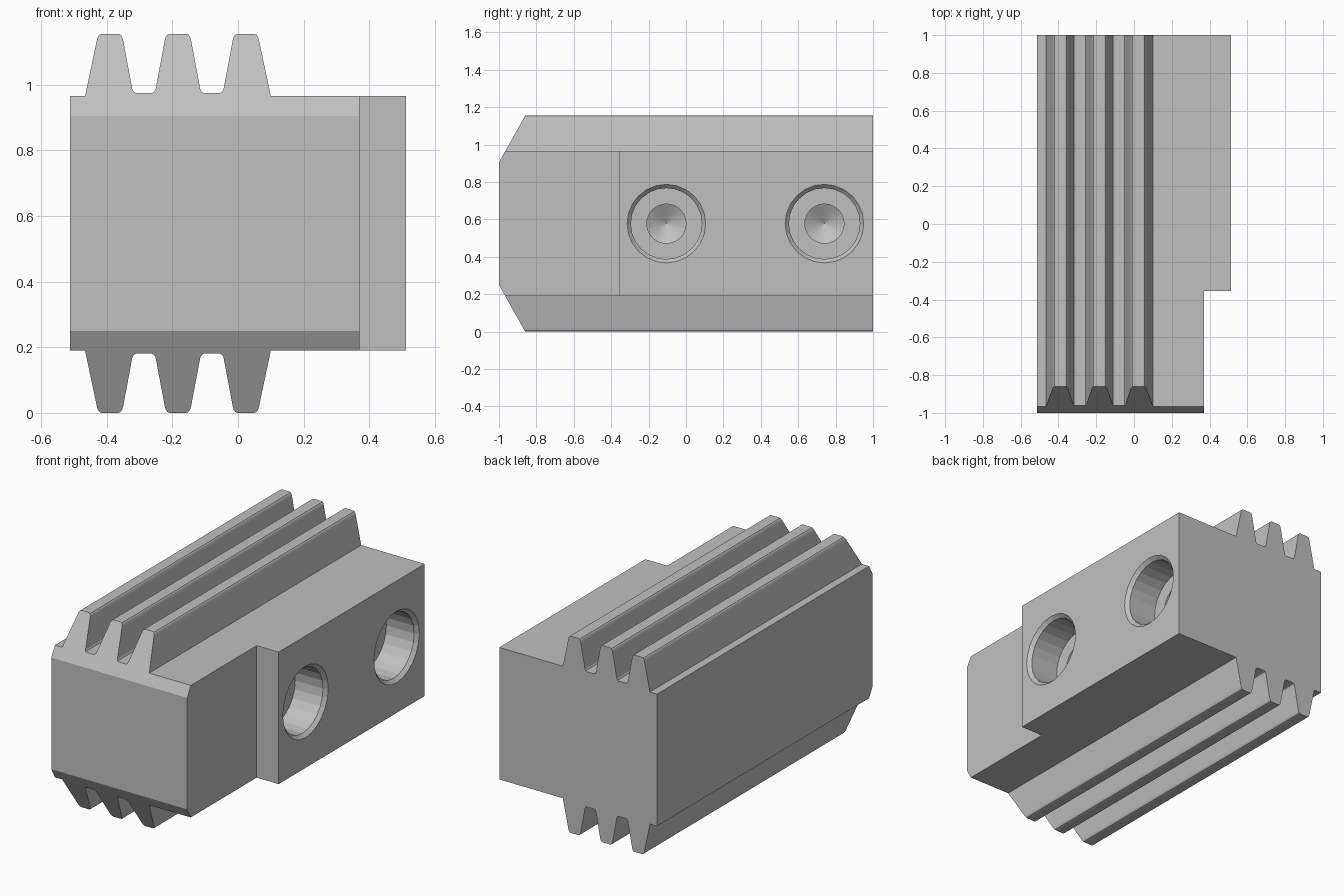
import bpy, bmesh
from math import cos, sin, tau

if "Cube" in bpy.data.objects:
    bpy.data.objects.remove(bpy.data.objects["Cube"], do_unlink=True)

HALF_X, MID_Z, BODY_H, TOP_H = 0.5125, 0.5775, 0.3875, 0.5775
STEP_X, STEP_Y = 0.37, -0.355
PITCH, FIRST = 0.207, -0.39

steel = bpy.data.materials.new("grey steel")
steel.use_nodes = True
GREY = (0.53, 0.53, 0.53, 1)
steel.diffuse_color = GREY
steel.node_tree.nodes["Principled BSDF"].inputs["Base Color"].default_value = GREY


def add_object(name, bm):
    bmesh.ops.recalc_face_normals(bm, faces=bm.faces[:])
    mesh = bpy.data.meshes.new(name)
    bm.to_mesh(mesh)
    bm.free()
    mesh.materials.append(steel)
    obj = bpy.data.objects.new(name, mesh)
    bpy.context.collection.objects.link(obj)
    return obj


# Upper toothed outline, heights measured from the mid plane
half_tooth = [(0.076, BODY_H), (0.040, 0.558), (0.037, 0.568), (0.032, 0.575), (0.024, TOP_H)]
valley = [(0.080, 0.397), (0.073, 0.400), (0.068, 0.409)]
upper = [(-HALF_X, BODY_H)]
for i in range(3):
    cx = FIRST + i * PITCH
    left = (valley if i > 0 else half_tooth[:1]) + half_tooth[1:]
    right = (valley if i < 2 else half_tooth[:1]) + half_tooth[1:]
    upper += [(cx - w, h) for w, h in left]
    upper += [(cx + w, h) for w, h in reversed(right)]
upper.append((HALF_X, BODY_H))
outline = upper + [(x, -h) for x, h in reversed(upper)]

# Jaw body: mirrored outline drawn out from front to back
bm = bmesh.new()
face = bm.faces.new([bm.verts.new((x, -1, MID_Z + h)) for x, h in outline])
out = bmesh.ops.extrude_face_region(bm, geom=[face])
new_verts = [v for v in out["geom"] if isinstance(v, bmesh.types.BMVert)]
bmesh.ops.translate(bm, verts=new_verts, vec=(0, 2, 0))

# Sloping front ends, above and below
for side in (1, -1):
    cut = bmesh.ops.bisect_plane(
        bm, geom=bm.verts[:] + bm.edges[:] + bm.faces[:], dist=1e-6,
        plane_co=(0, -0.86, MID_Z + side * TOP_H),
        plane_no=(0, -0.25, side * 0.14), clear_outer=True)
    edges = [e for e in cut["geom_cut"] if isinstance(e, bmesh.types.BMEdge)]
    bmesh.ops.contextual_create(bm, geom=edges)
jaw = add_object("jaw_body", bm)


def subtract(cutter):
    cutter.hide_render = True
    cutter.hide_set(True)
    mod = jaw.modifiers.new(cutter.name, "BOOLEAN")
    mod.operation = "DIFFERENCE"
    mod.solver = "EXACT"
    mod.object = cutter
    bpy.context.view_layer.objects.active = jaw
    bpy.ops.object.modifier_apply(modifier=mod.name)
    bpy.data.objects.remove(cutter, do_unlink=True)


# Relieved front part of the side
bm = bmesh.new()
bmesh.ops.create_cube(bm, size=1)
bmesh.ops.scale(bm, vec=(1, 2, 3), verts=bm.verts[:])
bmesh.ops.translate(bm, vec=(STEP_X + 0.5, STEP_Y - 1, MID_Z), verts=bm.verts[:])
subtract(add_object("step_cutter", bm))

# Bevelled, counterbored blind holes with a drill point: (radius, depth)
BORE = [(0.23, -0.02), (0.19, 0.02), (0.19, 0.2), (0.105, 0.2), (0.105, 0.36)]
SIDES = 24
for y in (-0.105, 0.74):
    bm = bmesh.new()
    rings = [[bm.verts.new((HALF_X - d, y + r * cos(tau * k / SIDES),
                            MID_Z + r * sin(tau * k / SIDES)))
              for k in range(SIDES)] for r, d in BORE]
    tip = bm.verts.new((HALF_X - 0.42, y, MID_Z))
    bm.faces.new(rings[0])
    for k in range(SIDES):
        n = (k + 1) % SIDES
        for a, b in zip(rings, rings[1:]):
            bm.faces.new((a[k], a[n], b[n], b[k]))
        bm.faces.new((rings[-1][k], rings[-1][n], tip))
    subtract(add_object("hole_cutter", bm))
